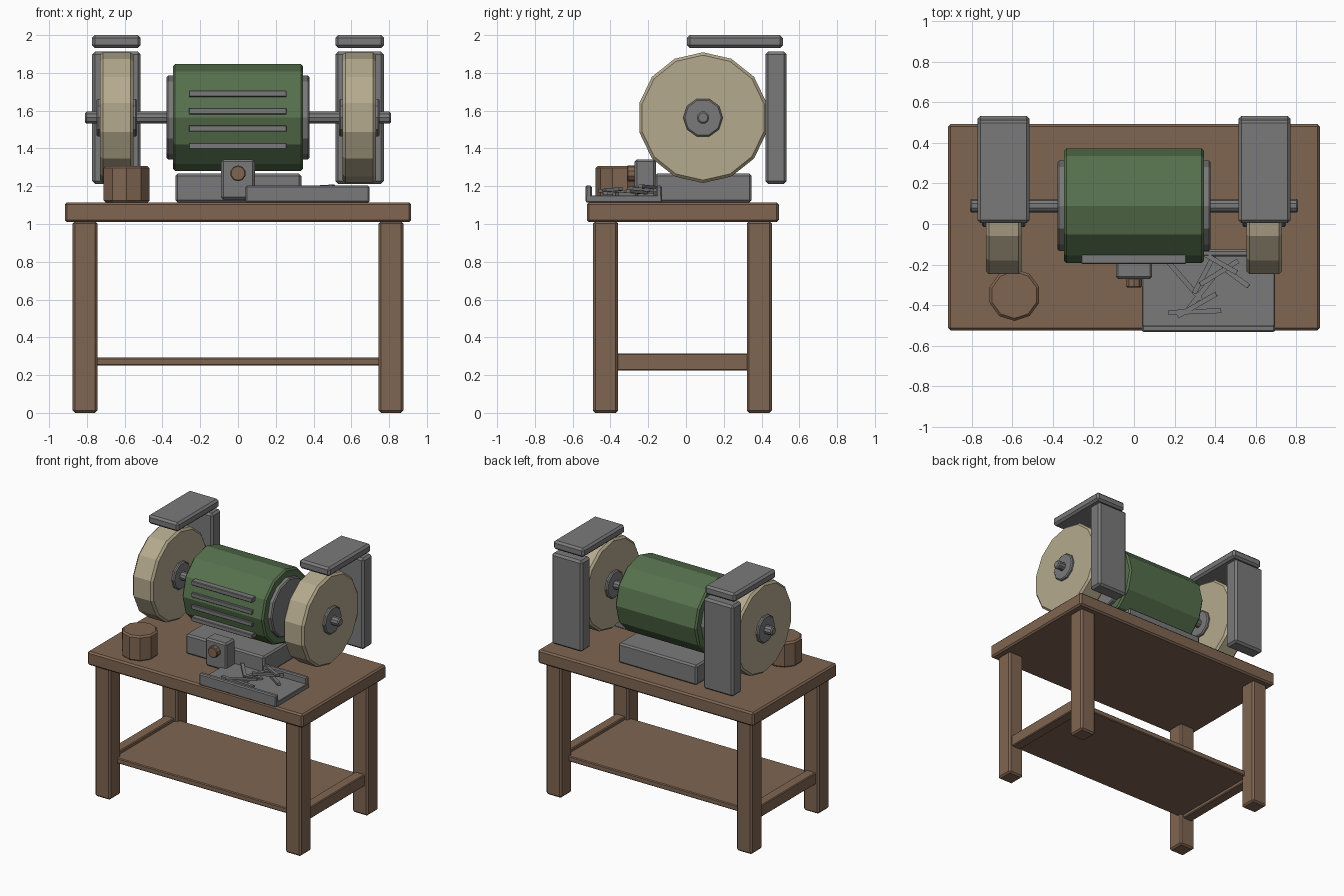
import bpy, math
from mathutils import Matrix

if "Cube" in bpy.data.objects:
    bpy.data.objects.remove(bpy.data.objects["Cube"])

# ---------- colours ----------
def mat(name, r, g, b):
    m = bpy.data.materials.new(name)
    m.diffuse_color = (r, g, b, 1)
    m.use_nodes = True
    m.node_tree.nodes["Principled BSDF"].inputs["Base Color"].default_value = m.diffuse_color
    return m

WOOD = mat("brown wood", 0.215, 0.132, 0.085)
METAL = mat("grey metal", 0.195, 0.195, 0.195)
STONE = mat("tan stone", 0.46, 0.40, 0.27)
GREEN = mat("green paint", 0.095, 0.165, 0.075)

# ---------- helpers ----------
def finish(ob, name, material, bevel):
    ob.name = name
    ob.data.materials.append(material)
    if bevel:
        b = ob.modifiers.new("edge_bevel", 'BEVEL')
        b.width = bevel
        b.segments = 1
        b.limit_method = 'ANGLE'
        b.angle_limit = math.radians(50)
    return ob

def box(name, x, y, z, material, bevel=0.012, rot=(0, 0, 0)):
    """Box from (min, max) ranges on each axis."""
    bpy.ops.mesh.primitive_cube_add(size=1)
    ob = bpy.context.object
    ob.data.transform(Matrix.Diagonal((x[1] - x[0], y[1] - y[0], z[1] - z[0], 1)))
    ob.location = [(r[0] + r[1]) / 2 for r in (x, y, z)]
    ob.rotation_euler = rot
    return finish(ob, name, material, bevel)

def cyl(name, axis, centre, radius, length, sides, material, bevel=0.012, spin=0.0):
    """Faceted cylinder along x, y or z; the first vertex is turned by spin."""
    bpy.ops.mesh.primitive_cylinder_add(vertices=sides, radius=radius, depth=length)
    ob = bpy.context.object
    ob.data.transform(Matrix.Rotation(spin, 4, 'Z'))
    if axis == 'x':
        ob.data.transform(Matrix.Rotation(math.pi / 2, 4, 'Y'))
    elif axis == 'y':
        ob.data.transform(Matrix.Rotation(math.pi / 2, 4, 'X'))
    ob.location = centre
    return finish(ob, name, material, bevel)

AY, AZ = 0.09, 1.563     # shaft axis

# ---------- bench ----------
box("bench_top", (-0.917, 0.917), (-0.525, 0.492), (1.01, 1.115), WOOD)
for sx, side in ((-1, "left"), (1, "right")):
    xs = sorted((sx * 0.745, sx * 0.875))
    box(f"{side}_front_leg", xs, (-0.492, -0.36), (0, 1.015), WOOD)
    box(f"{side}_back_leg", xs, (0.322, 0.454), (0, 1.015), WOOD)
    box(f"{side}_stretcher", sorted((sx * 0.77, sx * 0.85)), (-0.37, 0.33), (0.225, 0.315), WOOD, 0.006)
box("lower_shelf", (-0.775, 0.775), (-0.40, 0.36), (0.25, 0.292), WOOD, 0.006)

# ---------- motor ----------
box("motor_base", (-0.332, 0.335), (-0.165, 0.347), (1.115, 1.267), METAL)
cyl("motor_body", 'x', (0, AY, AZ), 0.283, 0.69, 12, GREEN, 0.012)
for sx, side in ((-1, "left"), (1, "right")):
    cyl(f"{side}_end_cap", 'x', (sx * 0.355, AY, AZ), 0.222, 0.045, 12, METAL, 0.008)
for i in range(4):
    z = 1.413 + i * 0.0925
    box(f"vent_bar_{i + 1}", (-0.26, 0.257), (-0.197, -0.14), (z - 0.017, z + 0.017), METAL, 0.004)
cyl("shaft", 'x', (0, AY, AZ), 0.033, 1.62, 10, METAL, 0.008)

# ---------- grinding wheels and guards ----------
for sx, side in ((-1, "left"), (1, "right")):
    cyl(f"{side}_wheel", 'x', (sx * 0.642, AY, AZ), 0.346, 0.175, 14, STONE, 0.015, math.pi / 2)
    cyl(f"{side}_flange", 'x', (sx * 0.642, AY, AZ), 0.105, 0.215, 10, METAL, 0.008)
    gx = sorted((sx * 0.515, sx * 0.773))
    box(f"{side}_back_guard", gx, (0.42, 0.533), (1.213, 1.912), METAL, 0.015)
    box(f"{side}_top_guard", gx, (0.005, 0.513), (1.932, 2.0), METAL, 0.015)

# ---------- switch ----------
box("switch_box", (-0.09, 0.09), (-0.272, -0.16), (1.13, 1.342), METAL)
cyl("switch_button", 'y', (0, -0.285, 1.268), 0.042, 0.055, 10, WOOD, 0.005)

# ---------- water pot ----------
cyl("water_pot", 'z', (-0.59, -0.35, 1.21), 0.128, 0.195, 10, WOOD, 0.012)

# ---------- tray with metal slivers ----------
box("tray_floor", (0.04, 0.695), (-0.53, -0.128), (1.115, 1.152), METAL, 0.004)
box("tray_front_rim", (0.04, 0.695), (-0.533, -0.497), (1.115, 1.203), METAL, 0.008)
box("tray_back_rim", (0.04, 0.695), (-0.16, -0.127), (1.115, 1.203), METAL, 0.008)
# x, y, length, heading in degrees, height
slivers = [(0.25, -0.28, 0.27, -49, 1.165), (0.50, -0.26, 0.16, -36, 1.17),
           (0.30, -0.432, 0.26, 2, 1.17), (0.31, -0.40, 0.22, 30, 1.18),
           (0.42, -0.24, 0.22, 32, 1.185), (0.35, -0.24, 0.23, 62, 1.175),
           (0.33, -0.34, 0.20, 52, 1.16), (0.42, -0.19, 0.20, -30, 1.195)]
for i, (x, y, length, heading, z) in enumerate(slivers):
    box(f"metal_sliver_{i + 1}", (x - length / 2, x + length / 2), (y - 0.012, y + 0.012),
        (z - 0.009, z + 0.009), METAL, 0, (0, 0.05 * (-1) ** i, math.radians(heading)))
